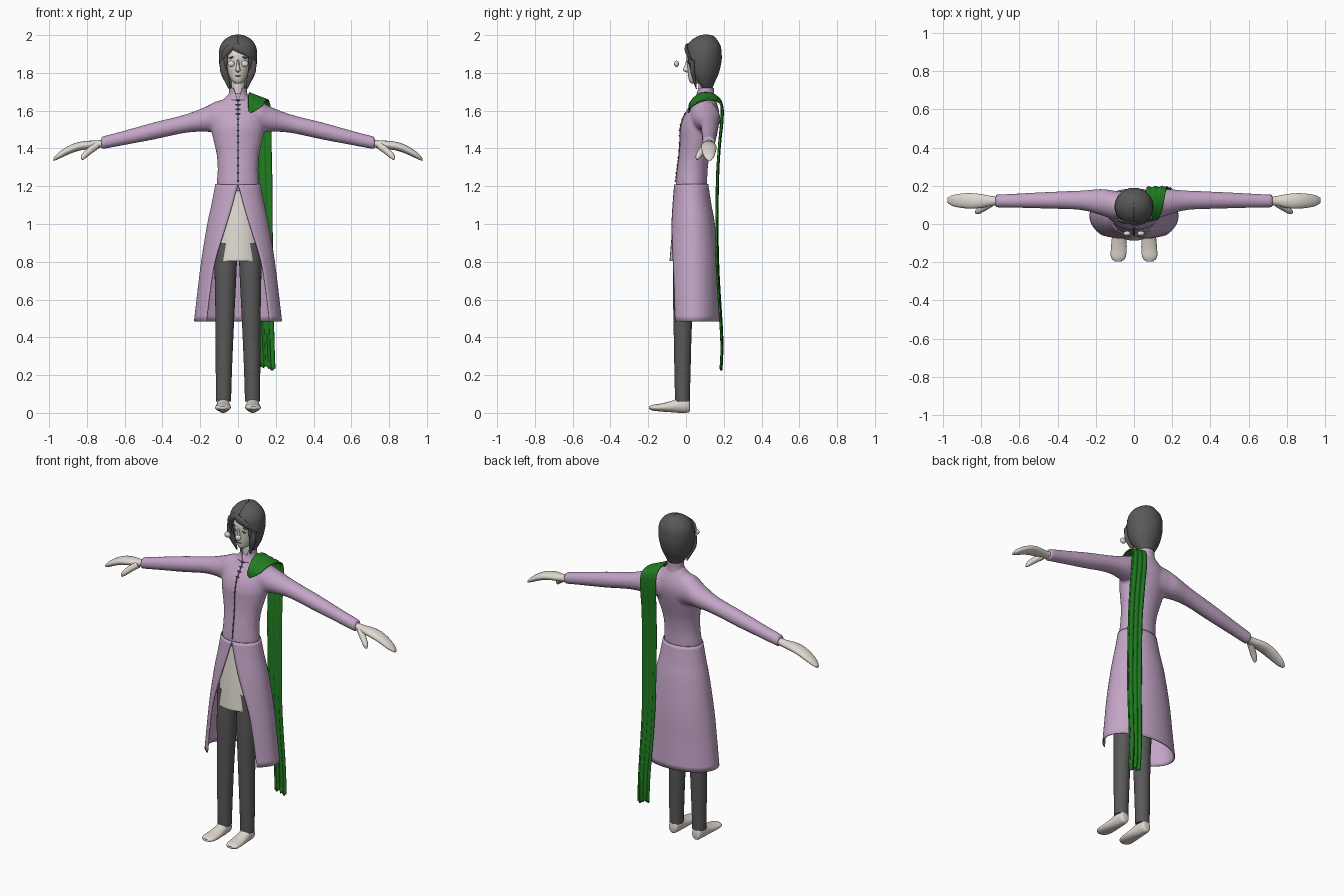
import bpy, bmesh, math, random
from mathutils import Matrix, Vector

random.seed(4)
if "Cube" in bpy.data.objects:
    bpy.data.objects.remove(bpy.data.objects["Cube"])


def material(name, *rgb):
    m = bpy.data.materials.new(name)
    m.use_nodes = True
    m.diffuse_color = (*rgb, 1)
    m.node_tree.nodes["Principled BSDF"].inputs["Base Color"].default_value = (*rgb, 1)
    return m


LILAC = material("lilac cloth", .55, .38, .57)
GREY = material("dark grey", .1, .1, .1)
IVORY = material("pale ivory", .74, .69, .63)
GREEN = material("green cloth", .015, .2, .015)
SIDES = ((1, "left"), (-1, "right"))


def refine(rows, steps=4):
    """Catmull-Rom interpolation between rows of numbers."""
    out = []
    for i in range(len(rows) - 1):
        a, b, c, d = (rows[min(max(i + k, 0), len(rows) - 1)] for k in (-1, 0, 1, 2))
        for s in range(steps):
            t = s / steps
            out.append(tuple(q + t / 2 * (r - p + t * (2 * p - 5 * q + 4 * r - w + t * (3 * q - 3 * r + w - p)))
                             for p, q, r, w in zip(a, b, c, d)))
    return out + [tuple(rows[-1])]


def skin(bm, rings, closed=True, caps=True):
    """Bridge point rings with quads."""
    vs = [[bm.verts.new(p) for p in ring] for ring in rings]
    n = len(vs[0])
    for a, b in zip(vs, vs[1:]):
        for i in range(n if closed else n - 1):
            j = (i + 1) % n
            bm.faces.new((a[i], a[j], b[j], b[i]))
    if closed and caps:
        bm.faces.new(vs[0])
        bm.faces.new(vs[-1])


def loft(bm, rows, axis="z", sign=1, n=28):
    """Elliptic rings: (position, low a, high a, low b, high b)."""
    place = {"z": lambda t, a, b: (sign * a, b, t),
             "x": lambda t, a, b: (sign * t, b, a),
             "y": lambda t, a, b: (sign * a, t, b)}[axis]
    rings = []
    for t, a0, a1, b0, b1 in refine(rows):
        rings.append([place(t, (a0 + a1) / 2 + (a1 - a0) / 2 * math.cos(u), (b0 + b1) / 2 + (b1 - b0) / 2 * math.sin(u))
                      for u in (math.tau * i / n for i in range(n))])
    skin(bm, rings)


def finish(name, bm, mat, thickness=0, angle=50):
    bmesh.ops.recalc_face_normals(bm, faces=bm.faces)
    me = bpy.data.meshes.new(name)
    bm.to_mesh(me)
    bm.free()
    me.materials.append(mat)
    me.shade_smooth()
    me.set_sharp_from_angle(angle=math.radians(angle))
    ob = bpy.data.objects.new(name, me)
    bpy.context.scene.collection.objects.link(ob)
    if thickness:
        mod = ob.modifiers.new("thickness", "SOLIDIFY")
        mod.thickness, mod.offset = thickness, 0
    return ob


def solid(name, mat, rows, axis="z", sign=1):
    bm = bmesh.new()
    loft(bm, rows, axis, sign)
    return finish(name, bm, mat)


def open_shell(name, mat, rows, thickness, n=48):
    """Shell split at the front: (z, half width, front y, back y, half gap)."""
    rings = []
    for z, hx, yf, yb, gap in refine(rows):
        a0 = math.asin(min(max(gap / hx, 0), 1))
        angles = [a0 + (math.tau - 2 * a0) * i / n for i in range(n + 1)]
        rings.append([(hx * math.sin(a), (yf + yb) / 2 - (yb - yf) / 2 * math.cos(a), z) for a in angles])
    bm = bmesh.new()
    skin(bm, rings, closed=False)
    return finish(name, bm, mat, thickness)


def tube(name, mat, points, flat=1.0):
    """Tapered round strand through (x, y, z, radius) points."""
    pts = refine(points)
    rings = []
    for i, p in enumerate(pts):
        way = Vector(pts[min(i + 1, len(pts) - 1)][:3]) - Vector(pts[max(i - 1, 0)][:3])
        u = way.cross(Vector((0, 1, 0))).normalized()
        v = way.cross(u).normalized() * flat
        rings.append([Vector(p[:3]) + p[3] * (u * math.cos(a) + v * math.sin(a))
                      for a in (math.tau * k / 12 for k in range(12))])
    bm = bmesh.new()
    skin(bm, rings)
    return finish(name, bm, mat)


def blob(name, mat, centre, size, tilt=0):
    bm = bmesh.new()
    bmesh.ops.create_uvsphere(bm, u_segments=16, v_segments=10, radius=1,
                              matrix=Matrix.Translation(centre) @ Matrix.Rotation(tilt, 4, "Y") @ Matrix.Diagonal((*size, 1)))
    return finish(name, bm, mat)


# coat top: body and sleeves fused into one skin
torso = [(1.17, -.11, .11, -.05, .108), (1.21, -.113, .113, -.055, .112), (1.29, -.108, .108, -.047, .115),
         (1.37, -.114, .114, -.037, .127), (1.45, -.132, .132, -.032, .15), (1.51, -.143, .143, -.03, .167),
         (1.57, -.14, .14, -.012, .177), (1.62, -.118, .118, .022, .17), (1.665, -.072, .072, .05, .153),
         (1.695, -.044, .044, .066, .14)]
sleeve = [(.04, 1.46, 1.66, .02, .17), (.11, 1.48, 1.652, .025, .175), (.17, 1.488, 1.622, .045, .183),
          (.28, 1.482, 1.58, .073, .175), (.45, 1.446, 1.537, .08, .168), (.6, 1.418, 1.495, .084, .16),
          (.725, 1.394, 1.462, .086, .154)]
bm = bmesh.new()
loft(bm, torso)
for s, side in SIDES:
    loft(bm, sleeve, "x", s)
coat = finish("coat_top", bm, LILAC)
fuse = coat.modifiers.new("fuse", "REMESH")
fuse.mode, fuse.voxel_size, fuse.use_smooth_shade = "VOXEL", .009, True
relax = coat.modifiers.new("relax", "SMOOTH")
relax.factor, relax.iterations = .5, 6

# coat skirt, collar, front seam and fastenings
open_shell("coat_skirt", LILAC, [(1.21, .117, -.059, .115, 0), (1.1, .138, -.071, .132, .03), (1, .16, -.082, .15, .06),
                                 (.81, .191, -.097, .17, .119), (.65, .211, -.1, .176, .146), (.485, .23, -.1, .182, .166)], .006)
open_shell("collar", LILAC, [(1.655, .062, .045, .15, .002), (1.69, .046, .058, .146, .014), (1.72, .044, .06, .146, .024)], .006)
front = [(r[0], r[3]) for r in refine(torso) if 1.21 < r[0] < 1.66]
tube("front_seam", GREY, [(0, y, z, .003) for z, y in front])
for i, (z, y) in enumerate(front[::2]):
    wide = .014 if z > 1.57 else .005
    blob(f"fastening_{i}", GREY, (0, y - .002, z), (wide, .005, .004))

# undershirt and trousers
solid("undershirt", IVORY, [(.81, -.124, .124, -.086, .1), (.82, -.124, .124, -.086, .1),
                            (1, -.112, .112, -.07, .1), (1.19, -.1, .1, -.045, .095)])
for s, side in SIDES:
    solid(side + "_trouser_leg", GREY, [(.06, .037, .117, -.058, .02), (.25, .031, .118, -.062, .025),
                                        (.48, .021, .119, -.066, .032), (.7, .01, .123, -.07, .05),
                                        (.9, .002, .125, -.065, .07)], sign=s)
    solid(side + "_shoe", IVORY, [(.021, .062, .094, .012, .05), (.012, .05, .106, .002, .075), (-.03, .044, .112, 0, .08),
                                  (-.075, .04, .116, .003, .064), (-.13, .038, .121, .007, .05),
                                  (-.175, .044, .12, .012, .043), (-.196, .064, .1, .02, .034)], "y", s)
    # hand with separate thumb
    solid(side + "_hand", IVORY, [(.69, 1.412, 1.452, .1, .142), (.75, 1.4, 1.442, .095, .147), (.8, 1.395, 1.44, .084, .156),
                                  (.85, 1.386, 1.432, .08, .161), (.9, 1.367, 1.412, .084, .159),
                                  (.95, 1.344, 1.378, .094, .15), (.976, 1.334, 1.35, .112, .136)], "x", s)
    tube(side + "_thumb", IVORY, [(s * .75, .108, 1.415, .02), (s * .785, .085, 1.388, .018),
                                  (s * .815, .066, 1.36, .015), (s * .825, .058, 1.342, .006)])

# neck, head and nose
solid("neck", IVORY, [(1.62, -.04, .04, .07, .14), (1.7, -.035, .035, .068, .136), (1.79, -.036, .036, .065, .14)])
solid("head", IVORY, [(1.745, -.016, .016, .026, .07), (1.76, -.034, .034, .016, .1), (1.8, -.055, .055, .01, .145),
                      (1.85, -.065, .065, .006, .16), (1.9, -.068, .068, .005, .168), (1.96, -.05, .05, .035, .15)])
solid("nose", IVORY, [(1.803, -.006, .006, .002, .03), (1.814, -.013, .013, -.017, .03), (1.835, -.009, .009, -.009, .03),
                      (1.872, -.006, .006, .003, .03)])
blob("mouth", GREY, (0, .012, 1.784), (.017, .004, .0025))
for s, side in SIDES:
    blob(side + "_eye", GREY, (s * .029, .013, 1.856), (.014, .005, .006))
    blob(side + "_brow", GREY, (s * .031, .014, 1.882), (.02, .006, .004), s * .25)
    blob(side + "_floating_eyeball", IVORY, (s * .036, -.05, 1.848), (.019, .013, .017))

# hair shell with swept fringe and side locks
open_shell("hair", GREY, [(1.71, .032, .08, .132, .029), (1.75, .062, .045, .148, .052), (1.8, .085, .01, .17, .06),
                          (1.86, .097, -.004, .184, .058), (1.9, .097, 0, .185, .052), (1.925, .095, .004, .183, .034),
                          (1.95, .086, .014, .176, 0), (1.975, .066, .038, .16, 0), (1.993, .036, .07, .142, 0),
                          (2, .004, .101, .109, 0)], .008)
tube("fringe_left", GREY, [(-.045, .02, 1.945, .012), (0, .004, 1.932, .022), (.045, .008, 1.908, .018),
                           (.08, .028, 1.87, .005)], .5)
tube("fringe_right", GREY, [(-.02, .01, 1.945, .012), (-.055, .013, 1.92, .02), (-.078, .026, 1.88, .012)], .5)
for s, side in SIDES:
    tube(side + "_side_lock", GREY, [(s * .08, .035, 1.87, .018), (s * .074, .035, 1.81, .02),
                                     (s * .058, .045, 1.76, .014), (s * .045, .055, 1.715, .004)], .6)

# scarf over the left shoulder, hanging down the back
edges = [(.056, .018, 1.58, .066, .014, 1.586), (.055, .02, 1.638, .125, .03, 1.622), (.056, .07, 1.688, .147, .085, 1.652),
         (.06, .135, 1.69, .16, .14, 1.655), (.066, .18, 1.655, .17, .188, 1.63), (.07, .19, 1.58, .175, .192, 1.55),
         (.076, .176, 1.4, .176, .176, 1.4), (.082, .165, 1.2, .18, .167, 1.2), (.09, .168, .8, .183, .163, .8),
         (.108, .19, .4, .19, .188, .4), (.115, .186, .25, .196, .186, .225)]
cols = 16
rows = refine(edges, 5)
grid = []
for k, e in enumerate(rows):
    a, b = Vector(e[:3]), Vector(e[3:])
    ring = []
    for i in range(cols + 1):
        p = a.lerp(b, i / cols)
        p.y += .004 * math.sin(i * 1.2) * min(k / 25, 1)
        if k == len(rows) - 1:
            p.z += random.uniform(-.008, .012)
        ring.append(p)
    grid.append(ring)
bm = bmesh.new()
skin(bm, grid, closed=False)
finish("scarf", bm, GREEN, .008)
